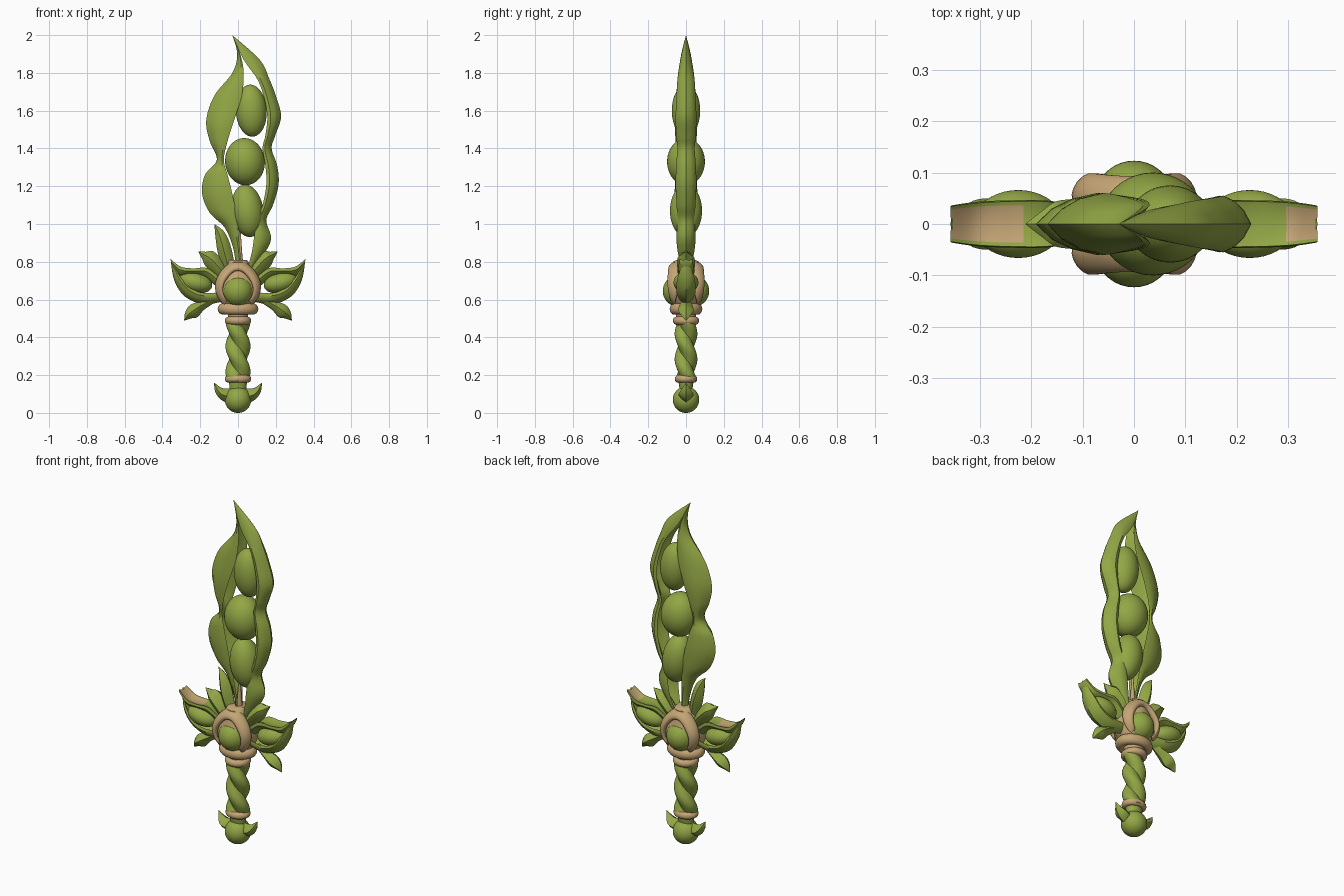
import bpy, bmesh, math
from mathutils import Vector

if "Cube" in bpy.data.objects:
    bpy.data.objects.remove(bpy.data.objects["Cube"])


def material(name, rgb):
    m = bpy.data.materials.new(name)
    m.diffuse_color = (*rgb, 1)
    m.use_nodes = True
    m.node_tree.nodes["Principled BSDF"].inputs["Base Color"].default_value = m.diffuse_color
    return m


GREEN = material("leaf green", (0.29, 0.385, 0.06))
TAN = material("bark tan", (0.56, 0.38, 0.18))


def finish(obj, mat, angle=40):
    obj.data.materials.append(mat)
    bpy.ops.object.select_all(action='DESELECT')
    obj.select_set(True)
    bpy.context.view_layer.objects.active = obj
    bpy.ops.object.shade_smooth_by_angle(angle=math.radians(angle))
    return obj


def rings(name, loops, mat, angle=40):
    """Skin a list of equal-length point loops and cap both ends."""
    bm = bmesh.new()
    vs = [[bm.verts.new(p) for p in loop] for loop in loops]
    n = len(loops[0])
    for a, b in zip(vs, vs[1:]):
        for i in range(n):
            j = (i + 1) % n
            bm.faces.new((a[i], a[j], b[j], b[i]))
    bm.faces.new(vs[0])
    bm.faces.new(vs[-1])
    bmesh.ops.remove_doubles(bm, verts=bm.verts, dist=0.0003)
    bmesh.ops.recalc_face_normals(bm, faces=bm.faces)
    me = bpy.data.meshes.new(name)
    bm.to_mesh(me)
    bm.free()
    obj = bpy.data.objects.new(name, me)
    bpy.context.collection.objects.link(obj)
    return finish(obj, mat, angle)


def spline(rows, steps=6):
    """Catmull-Rom through rows of numbers."""
    rows = [Vector(r) for r in rows]
    out = []
    for i in range(len(rows) - 1):
        p0, p1, p2 = rows[max(i - 1, 0)], rows[i], rows[i + 1]
        p3 = rows[min(i + 2, len(rows) - 1)]
        for k in range(steps):
            t = k / steps
            out.append(0.5 * (2 * p1 + (p2 - p0) * t + (2 * p0 - 5 * p1 + 4 * p2 - p3) * t * t
                              + (3 * p1 - p0 - 3 * p2 + p3) * t ** 3))
    return out + [rows[-1]]


# Half sections: (position from outer to inner edge, fraction of half thickness)
POD = [(0, 0), (0.2, 0.5), (0.45, 0.82), (0.75, 1), (1, 0.9), (0.88, 0.72), (0.55, 0.5), (0.35, 0)]
LEAF = [(0, 0), (0.2, 0.6), (0.45, 1), (0.75, 0.7), (1, 0)]
HORN = [(0, 0), (0.25, 0.65), (0.65, 1), (1, 0.95), (0.93, 0.78), (0.75, 0)]


def blade(name, rows, section, side=1):
    """Rows are outer x, outer z, inner x, inner z, half thickness."""
    full = section + [(t, -y) for t, y in section[-2:0:-1]]
    loops = []
    for ox, oz, ix, iz, w in spline(rows):
        loops.append([(side * (ox + (ix - ox) * t), w * y, oz + (iz - oz) * t) for t, y in full])
    return rings(name, loops, GREEN)


def ball(name, loc, size, mat, tilt=0):
    bpy.ops.mesh.primitive_uv_sphere_add(segments=40, ring_count=24, location=loc, rotation=(0, tilt, 0))
    obj = bpy.context.object
    obj.name = name
    obj.scale = size
    return finish(obj, mat, 60)


def torus(name, loc, major, minor, scale=(1, 1, 1)):
    bpy.ops.mesh.primitive_torus_add(major_segments=48, minor_segments=14, major_radius=major,
                                     minor_radius=minor, location=loc)
    obj = bpy.context.object
    obj.name = name
    obj.scale = scale
    return finish(obj, TAN, 60)


def circle(cx, cy, z, rx, ry, n=32):
    return [(cx + rx * math.cos(2 * math.pi * i / n), cy + ry * math.sin(2 * math.pi * i / n), z)
            for i in range(n)]


def lathe(name, profile, mat, cx=0):
    rings(name, [circle(cx, 0, z, rx, ry) for z, rx, ry in profile], mat)


def arch(name, s):
    """Hood over a bud: a thick band, thin at its lower ends and peaked at the top."""
    loops = []
    for i in range(41):
        t = i / 40
        a = math.radians(-50 + 280 * t)
        thick = .004 + .02 * math.sin(math.pi * t) ** .6
        top = max(0, math.sin(a))
        r = .1 + .018 * top ** 6
        cy = .07 - .012 * top ** 2
        loop = []
        for k in range(14):
            b = 2 * math.pi * k / 14
            rr = r + thick * math.cos(b) + .012 * math.sin(b) * -1
            loop.append((rr * math.cos(a), s * (cy + 1.5 * thick * math.sin(b)), .66 + rr * math.sin(a)))
        loops.append(loop)
    rings(name, loops, TAN, 60)


# Blade: two wavy pod halves, given as z, outer x, inner x, half thickness
left = [(2.0, -.03, -.03, 0), (1.9, -.004, .012, .025), (1.8, -.03, .03, .04), (1.68, -.125, .02, .052),
        (1.55, -.168, -.02, .06), (1.44, -.15, -.055, .055), (1.34, -.112, -.075, .045),
        (1.26, -.175, -.055, .055), (1.16, -.19, -.03, .06), (1.06, -.15, -.01, .055),
        (.98, -.07, .0, .045), (.87, -.025, .01, .03), (.76, -.01, .02, .02)]
right = [(2.0, -.03, -.03, 0), (1.87, .115, .03, .03), (1.77, .165, .1, .045), (1.68, .2, .135, .05),
         (1.57, .228, .155, .055), (1.47, .198, .145, .052), (1.4, .178, .13, .046),
         (1.31, .207, .145, .052), (1.21, .215, .15, .055), (1.1, .185, .13, .05),
         (1.02, .15, .1, .046), (.93, .175, .085, .05), (.86, .15, .075, .045), (.76, .08, .05, .025)]
for name, table in (("left_pod_half", left), ("right_pod_half", right)):
    blade(name, [(o, z, i, z, w) for z, o, i, w in table], POD)

# Peas inside the blade
ball("upper_pea", (.07, 0, 1.6), (.082, .075, .138), GREEN, -.06)
ball("middle_pea", (.037, 0, 1.33), (.105, .1, .125), GREEN, -.1)
ball("lower_pea", (.05, 0, 1.07), (.084, .085, .14), GREEN, -.14)
lathe("stem", [(.76, .02, .02), (.85, .012, .012), (.97, .004, .004)], TAN, .01)

# Guard centre: bark body, hoods and round buds front and back
ball("guard_core", (0, 0, .66), (.115, .092, .125), TAN)
lathe("guard_hood", [(.7, .1, .09), (.76, .075, .075), (.8, .055, .068), (.81, .045, .05)], TAN)
for s, face in ((-1, "front"), (1, "back")):
    ball(face + "_bud", (0, s * .04, .645), (.08, .083, .083), GREEN)
    arch(face + "_hood_band", s)
torus("guard_lower_ring", (0, 0, .55), .078, .03, (1, .8, 1))
torus("handle_top_ring", (0, 0, .488), .048, .022)
lathe("handle_neck", [(.46, .045, .045), (.56, .06, .06)], TAN)

# Guard wings and leaves, mirrored
for s, side in ((1, "right"), (-1, "left")):
    blade(side + "_wing_lower_shell",
          [(.08, .59, .08, .64, .03), (.18, .575, .18, .635, .045), (.28, .615, .25, .66, .05),
           (.337, .7, .305, .72, .045), (.357, .815, .35, .8, .012)], POD, s)
    wing = blade(side + "_wing_upper_shell",
                 [(.08, .64, .08, .7, .03), (.17, .71, .16, .765, .045), (.24, .725, .24, .765, .046),
                  (.31, .725, .305, .775, .043), (.352, .775, .357, .815, .036)], HORN, s)
    wing.data.materials.append(TAN)
    for p in wing.data.polygons:   # bark-coloured groove on top of the wing tip
        if p.normal.z > .2 and abs(p.center.y) < .024 and s * p.center.x > (.295 if s > 0 else .22):
            p.material_index = 1
    ball(side + "_wing_pea", (s * .225, 0, .69), (.09, .066, .054), GREEN, -s * .25)
    blade(side + "_lower_leaf",
          [(.13, .62, .13, .58, .015), (.2, .592, .18, .545, .035), (.255, .57, .215, .507, .04),
           (.28, .53, .25, .5, .025), (.285, .49, .283, .488, .001)], LEAF, s)
    blade(side + "_upper_leaf",
          [(.04, .72, .06, .66, .02), (.08, .8, .115, .72, .045), (.13, .855, .17, .775, .045),
           (.17, .853, .19, .815, .025), (.21, .855, .21, .853, .001)], LEAF, s)
    blade(side + "_pommel_leaf",
          [(.03, .04, .03, .13, .025), (.09, .07, .075, .13, .04), (.12, .11, .095, .137, .025),
           (.127, .158, .123, .158, .001)], LEAF, s)
blade("tall_left_leaf",
      [(-.07, .74, -.01, .74, .02), (-.105, .84, -.035, .87, .04), (-.118, .92, -.07, .955, .03),
       (-.125, .998, -.123, .998, .001)], LEAF)

# Handle: two twisted strands
for k in (0, 1):
    loops = []
    for i in range(49):
        z = .17 + .31 * i / 48
        a = -2 * math.pi * (z - .42) / .27 + math.pi / 2 + k * math.pi
        loops.append(circle(.02 * math.cos(a), .018 * math.sin(a), z, .046, .042, 24))
    rings("handle_strand_%d" % (k + 1), loops, GREEN)

# Pommel
torus("handle_bottom_ring", (0, 0, .18), .05, .02, (1, .85, 1))
lathe("pommel_neck", [(.1, .04, .03), (.18, .05, .042)], GREEN)
ball("pommel_ball", (0, 0, .07), (.07, .07, .07), GREEN)
